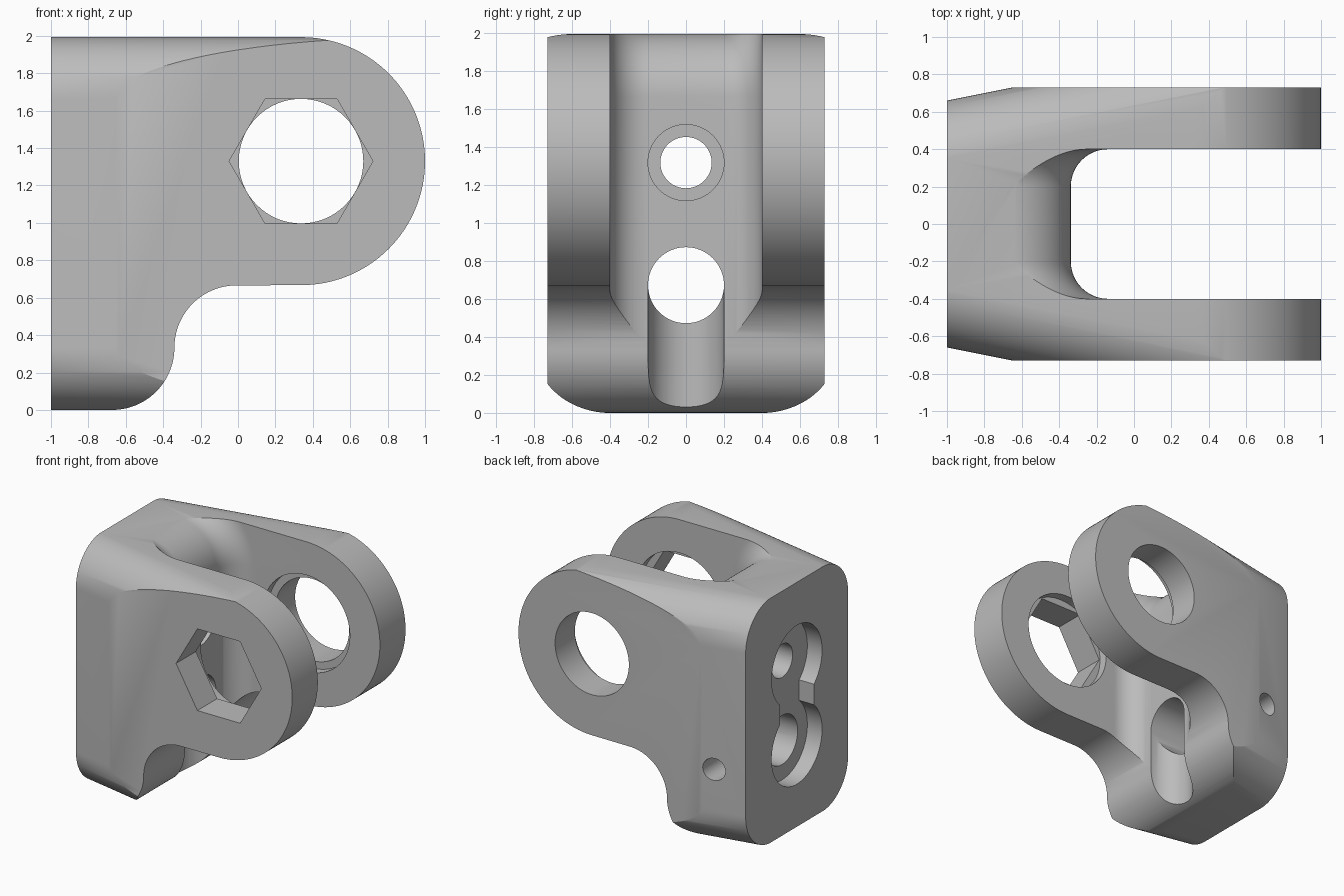
import bpy, bmesh
from math import sin, cos, pi, radians, sqrt

cube = bpy.data.objects.get("Cube")
if cube:
    bpy.data.objects.remove(cube, do_unlink=True)

grey = bpy.data.materials.new("plain_grey")
grey.use_nodes = True
colour = (0.5, 0.5, 0.5, 1)
grey.diffuse_color = colour
grey.node_tree.nodes["Principled BSDF"].inputs["Base Color"].default_value = colour


def loft(name, rings):
    """Closed solid through rings of equal point count."""
    bm = bmesh.new()
    loops = [[bm.verts.new(p) for p in ring] for ring in rings]
    n = len(loops[0])
    for a, b in zip(loops, loops[1:]):
        for i in range(n):
            j = (i + 1) % n
            bm.faces.new((a[i], a[j], b[j], b[i]))
    bm.faces.new(loops[0][::-1])
    bm.faces.new(loops[-1])
    bmesh.ops.recalc_face_normals(bm, faces=bm.faces[:])
    mesh = bpy.data.meshes.new(name)
    bm.to_mesh(mesh)
    bm.free()
    mesh.materials.append(grey)
    obj = bpy.data.objects.new(name, mesh)
    bpy.context.collection.objects.link(obj)
    return obj


def arc(cx, cy, r, start, end, steps=24):
    angles = [radians(start + (end - start) * i / steps) for i in range(steps + 1)]
    return [(cx + r * cos(a), cy + r * sin(a)) for a in angles]


def rod(name, axis, u, v, r, start, end, sides=64):
    """Cylinder or prism along an axis; u, v are its other two coordinates."""
    place = {"x": lambda a, b, t: (t, a, b),
             "y": lambda a, b, t: (a, t, b),
             "z": lambda a, b, t: (a, b, t)}[axis]
    ring = arc(u, v, r, 0, 360, sides)[:-1]
    return loft(name, [[place(a, b, t) for a, b in ring] for t in (start, end)])


def boolean(target, tool, operation="DIFFERENCE"):
    tool.hide_render = True
    mod = target.modifiers.new(tool.name, "BOOLEAN")
    mod.operation, mod.solver, mod.object = operation, "EXACT", tool
    bpy.ops.object.select_all(action="DESELECT")
    bpy.context.view_layer.objects.active = target
    target.select_set(True)
    bpy.ops.object.modifier_apply(modifier=mod.name)
    bpy.data.objects.remove(tool, do_unlink=True)


TOP, HALF, R = 1.993, 0.73, 0.333
EYE_X, EYE_Z, EYE_R = 0.337, 1.33, 0.663

# Side profile: rounded foot, concave throat, round eye end
profile = [(-1, 0)]
profile += arc(-0.673, R, R, -90, 0)
profile += arc(-0.007, R, R, 180, 90)[1:]
profile += arc(EYE_X, EYE_Z, EYE_R, -90, 90, 64)
profile += [(-1, TOP)]
body = loft("clevis_bracket", [[(x, y, z) for x, z in profile] for y in (-HALF, HALF)])

# Tapered envelope rounding the long edges towards the mounting face
rings = []
for x in (-1.2, 1.2):
    c = 0.66 + 0.2 * (x + 1) - R
    ring = (arc(c, TOP + 0.001 - R, R, 0, 90) + arc(-c, TOP + 0.001 - R, R, 90, 180)
            + arc(-c, R - 0.001, R, 180, 270) + arc(c, R - 0.001, R, 270, 360))
    rings.append([(x, y, z) for y, z in ring])
boolean(body, loft("envelope", rings), "INTERSECT")

# Slot between the arms: filleted section swept up the web and over its round top
section = [(1.6, -0.4)] + arc(0.2, -0.2, 0.2, 270, 180, 16)
section += arc(0.2, 0.2, 0.2, 180, 90, 16) + [(1.6, 0.4)]
WEB_X, WEB_Z = -0.671, TOP - R + 0.002
rings = [[(WEB_X + R + d, y, -0.2) for d, y in section]]
for k in range(25):
    a = radians(90 * k / 24)
    rings.append([(WEB_X + (R + d) * cos(a), y, WEB_Z + (R + d) * sin(a)) for d, y in section])
boolean(body, loft("arm_slot", rings))

# Pin bore in the far arm, hexagon in the near arm, recesses on both inner faces
boolean(body, rod("pin_bore", "y", EYE_X, EYE_Z, R, 0, 1))
boolean(body, rod("hex_socket", "y", EYE_X, EYE_Z, R * 2 / sqrt(3), -1, 0, 6))
boolean(body, rod("inner_recess", "y", EYE_X, EYE_Z, 0.392, -0.475, 0.475))

# Two round pockets and a neck sunk into the mounting face
HIGH, LOW, FLOOR = 1.317, 0.672, -0.867
for z in (HIGH, LOW):
    boolean(body, rod("round_pocket", "x", 0, z, 0.325, -1.1, FLOOR))
neck = [(-0.22, LOW), (0.22, LOW), (0.22, HIGH), (-0.22, HIGH)]
boolean(body, loft("pocket_neck", [[(x, y, z) for y, z in neck] for x in (-1.1, FLOOR)]))

# Bolt holes, the upper one counterbored from the slot side
boolean(body, rod("upper_hole", "x", 0, HIGH, 0.135, -1.1, 0))
boolean(body, rod("counterbore", "x", 0, HIGH, 0.2, -0.6, 0))
boolean(body, rod("lower_hole", "x", 0, LOW, 0.2, -1.1, 0))

# Upright groove down the foot and the small cross hole
boolean(body, rod("foot_groove", "z", -0.333, 0, 0.2, -0.1, LOW))
boolean(body, rod("cross_hole", "y", -0.75, LOW, 0.09, 0.1, 1, 32))

body.select_set(True)
bpy.context.view_layer.objects.active = body
bpy.ops.object.shade_smooth_by_angle(angle=radians(25))
